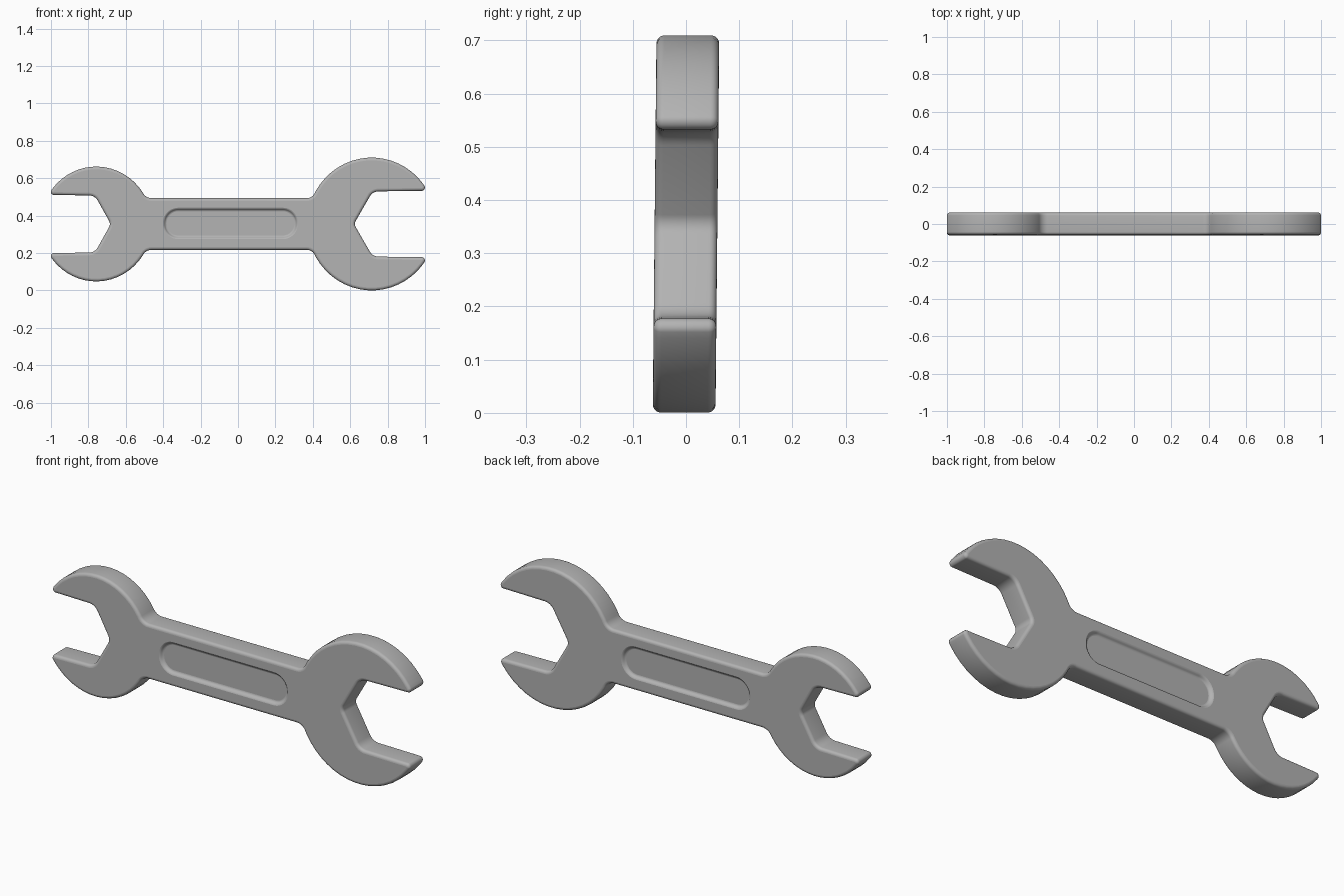
import bpy
import bmesh
from math import sin, cos, asin, pi, radians
from mathutils import Vector

if "Cube" in bpy.data.objects:
    bpy.data.objects.remove(bpy.data.objects["Cube"], do_unlink=True)

MID = 0.355      # height of the long axis
HALF = 0.059     # half thickness
EDGE = 0.015     # rounding of the outer edges
NECK = 0.138     # half height of the shaft
LEAN = 0.01      # slight lean of the whole body

GREY = (0.45, 0.45, 0.45, 1)
steel = bpy.data.materials.new("steel_grey")
steel.use_nodes = True
steel.diffuse_color = GREY
steel.node_tree.nodes["Principled BSDF"].inputs["Base Color"].default_value = GREY


def rounded(corners, steps=6):
    """Closed outline from (x, z, trim); trim is the fillet's tangent length."""
    out = []
    for i, (x, z, trim) in enumerate(corners):
        p = Vector((x, z))
        if not trim:
            out.append(p)
            continue
        a = (Vector(corners[i - 1][:2]) - p).normalized()
        b = (Vector(corners[(i + 1) % len(corners)][:2]) - p).normalized()
        half = a.angle(b) / 2
        centre = p + (a + b).normalized() * (trim / cos(half))
        s, e = p + a * trim - centre, p + b * trim - centre
        for k in range(steps + 1):
            out.append(centre + s.lerp(e, k / steps).normalized() * s.length)
    return out


def inset(outline, d):
    """Move a counterclockwise outline inward by d."""
    out = []
    for i, p in enumerate(outline):
        a = (p - outline[i - 1]).normalized()
        b = (outline[(i + 1) % len(outline)] - p).normalized()
        n1, n2 = Vector((-a.y, a.x)), Vector((-b.y, b.x))
        out.append(p + (n1 + n2) * (d / (1 + n1.dot(n2))))
    return out


def loft(bm, outline, section):
    """Smooth wall through copies of the outline, one for each (inset, y)."""
    rings = [[bm.verts.new((p.x, y + LEAN * (p.y - MID), p.y))
              for p in inset(outline, d)] for d, y in section]
    for r, s in zip(rings, rings[1:]):
        for i in range(len(outline)):
            bm.faces.new((r[i - 1], r[i], s[i], s[i - 1])).smooth = True
    return rings[0], rings[-1]


def ring_edges(bm, ring):
    return [bm.edges.get((ring[i - 1], ring[i])) for i in range(len(ring))]


def head_arc(cx, rx, rz, start, end, steps=18):
    """Upper arc of a head, with fillets on its two end corners."""
    angles = [start + (end - start) * k / steps for k in range(steps + 1)]
    return [(cx + rx * cos(t), rz * sin(t), 0.03 if k in (0, steps) else 0)
            for k, t in enumerate(angles)]


# Upper half of the outline, from the right throat to the left throat
big = head_arc(0.715, 0.345, 0.355, asin(0.178 / 0.355), pi - asin(NECK / 0.355))
small = head_arc(-0.758, 0.2975, 0.307, asin(NECK / 0.307), pi - asin(0.156 / 0.307))
upper = [(0.62, 0, 0.02), (0.72, 0.174, 0.03)] + big + small
upper += [(-0.765, 0.152, 0.03), (-0.68, 0, 0.02)]
lower = [(x, -z, t) for x, z, t in reversed(upper[1:-1])]
outline = rounded([(x, MID + z, t) for x, z, t in upper + lower])

# Outer wall with rounded edges
bm = bmesh.new()
quarter = [(EDGE * (1 - cos(k * pi / 10)), HALF - EDGE + EDGE * sin(k * pi / 10))
           for k in range(6)]
rims = loft(bm, outline, [(d, -y) for d, y in reversed(quarter)] + quarter)

# Broad faces, each with a shallow soft-lipped recess in the shaft
slot = rounded([(-0.395, 0.28, 0.075), (0.315, 0.28, 0.075),
                (0.315, 0.436, 0.075), (-0.395, 0.436, 0.075)], 10)
lip = [(-0.006, HALF), (-0.002, 0.0575), (0.002, 0.054),
       (0.005, 0.049), (0.009, 0.0455), (0.014, 0.0445)]
for side, rim in zip((-1, 1), rims):
    mouth, floor = loft(bm, slot, [(d, side * y) for d, y in lip])
    bm.faces.new(floor)
    bmesh.ops.triangle_fill(bm, use_beauty=True, use_dissolve=False,
                            edges=ring_edges(bm, rim) + ring_edges(bm, mouth),
                            normal=Vector((0, side, -side * LEAN)))

# Consistent normals, with creases kept sharp
bmesh.ops.recalc_face_normals(bm, faces=bm.faces[:])
bm.normal_update()
for edge in bm.edges:
    edge.smooth = edge.calc_face_angle(0) < radians(40)

mesh = bpy.data.meshes.new("wrench_body")
bm.to_mesh(mesh)
bm.free()
mesh.materials.append(steel)
wrench = bpy.data.objects.new("wrench_body", mesh)
bpy.context.scene.collection.objects.link(wrench)
